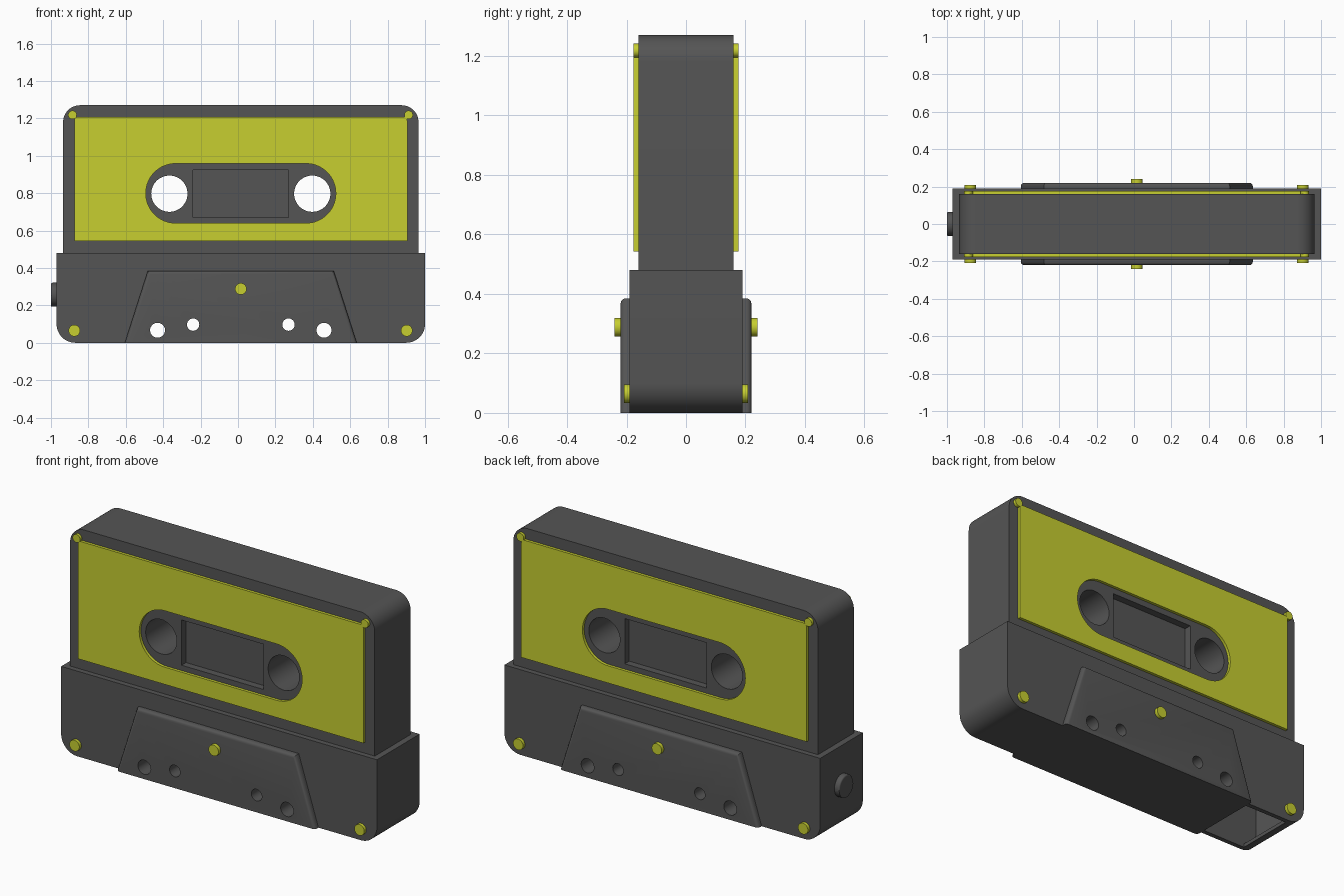
import bpy, bmesh, math
from mathutils import Matrix

if "Cube" in bpy.data.objects:
    bpy.data.objects.remove(bpy.data.objects["Cube"])

CX = 0.015  # the side button shifts the body off centre

yellow = bpy.data.materials.new("yellow")
yellow.diffuse_color = (0.57, 0.62, 0.03, 1)
yellow.use_nodes = True
yellow.node_tree.nodes["Principled BSDF"].inputs["Base Color"].default_value = yellow.diffuse_color
grey = bpy.data.materials.new("dark_grey")
grey.diffuse_color = (0.09, 0.09, 0.09, 1)
grey.use_nodes = True
grey.node_tree.nodes["Principled BSDF"].inputs["Base Color"].default_value = grey.diffuse_color


def prism(name, pts, y0, y1, mat=grey, bevel=0):
    """Extrude an x-z outline from y0 to y1, optionally rounding the raised rims."""
    bm = bmesh.new()
    a = [bm.verts.new((x, y0, z)) for x, z in pts]
    b = [bm.verts.new((x, y1, z)) for x, z in pts]
    n = len(pts)
    bm.faces.new(a)
    bm.faces.new(b[::-1])
    for i in range(n):
        j = (i + 1) % n
        bm.faces.new((a[j], a[i], b[i], b[j]))
    bmesh.ops.recalc_face_normals(bm, faces=bm.faces)
    if bevel:
        rims = [e for e in bm.edges
                if abs(e.verts[0].co.y - e.verts[1].co.y) < 1e-5
                and max(v.co.z for v in e.verts) > 1e-4]
        bmesh.ops.bevel(bm, geom=rims, offset=bevel, segments=4,
                        profile=0.5, affect='EDGES')
    me = bpy.data.meshes.new(name)
    bm.to_mesh(me)
    bm.free()
    me.materials.append(mat)
    ob = bpy.data.objects.new(name, me)
    bpy.context.collection.objects.link(ob)
    return ob


def outline(x0, x1, z0, z1, bottom=0, top=0, seg=12):
    """Rectangle with rounded bottom and/or top corners."""
    pts = []
    for x, z, r, a in ((x1, z1, top, 0), (x0, z1, top, 90),
                       (x0, z0, bottom, 180), (x1, z0, bottom, 270)):
        if not r:
            pts.append((x, z))
            continue
        cx = x - r if x == x1 else x + r
        cz = z - r if z == z1 else z + r
        for i in range(seg + 1):
            t = math.radians(a + 90 * i / seg)
            pts.append((cx + r * math.cos(t), cz + r * math.sin(t)))
    return pts


def disc(x, z, r, n=40):
    return [(x + r * math.cos(2 * math.pi * i / n),
             z + r * math.sin(2 * math.pi * i / n)) for i in range(n)]


def cut(objs, pts, y0, y1):
    """Subtract an extruded outline from the given objects."""
    cutter = prism("cutter", pts, y0, y1)
    cutter.hide_render = True
    for ob in objs:
        m = ob.modifiers.new("cut", 'BOOLEAN')
        m.operation, m.solver, m.object = 'DIFFERENCE', 'EXACT', cutter
        bpy.context.view_layer.objects.active = ob
        bpy.ops.object.modifier_apply(modifier=m.name)
    bpy.data.objects.remove(cutter)


# upper shell with reel holes and a recessed window on each face
shell = prism("upper_shell", outline(CX - 0.95, CX + 0.95, 0.42, 1.27, top=0.09), -0.16, 0.16)
for s in (-1, 1):
    cut([shell], disc(CX + s * 0.382, 0.797, 0.097, 48), -0.3, 0.3)
    cut([shell], outline(CX - 0.255, CX + 0.255, 0.67, 0.925), *sorted((s * 0.12, s * 0.3)))

# lower cap and the raised trapezoid block running through it
cap = prism("lower_cap", outline(CX - 0.985, CX + 0.985, 0, 0.48, bottom=0.1), -0.19, 0.19)
block = prism("trapezoid_block", [(CX - 0.62, 0), (CX + 0.62, 0), (CX + 0.497, 0.385),
                                  (CX - 0.497, 0.385)], -0.22, 0.22, bevel=0.018)
for s in (-1, 1):
    cut([cap, block], disc(CX + s * 0.445, 0.067, 0.04, 32), -0.4, 0.4)
    cut([cap, block], disc(CX + s * 0.255, 0.097, 0.033, 32), -0.4, 0.4)

# open pocket in the underside at the button end
cut([cap], [(-0.605, -0.05), (-0.87, -0.05), (-0.87, 0.02), (-0.925, 0.045),
            (-0.95, 0.1), (-0.95, 0.36), (-0.605, 0.36)], -0.165, 0.165)

parts = [shell, cap, block]
for s, side in ((-1, "front"), (1, "back")):
    # label with a stadium opening
    label = prism(side + "_label", outline(CX - 0.89, CX + 0.89, 0.543, 1.208, top=0.02, seg=5),
                  *sorted((s * 0.155, s * 0.176)), mat=yellow)
    cut([label], outline(CX - 0.508, CX + 0.508, 0.64, 0.958, 0.1589, 0.1589, 16), -0.4, 0.4)
    parts.append(label)
    # screws: two at the top, two at the bottom, one in the middle
    for name, x, z, r, y in (("top_left", -0.9, 1.218, 0.023, 0.176),
                             ("top_right", 0.897, 1.218, 0.023, 0.176),
                             ("low_left", -0.89, 0.065, 0.031, 0.208),
                             ("low_right", 0.887, 0.065, 0.031, 0.208),
                             ("middle", 0, 0.288, 0.031, 0.24)):
        parts.append(prism(side + "_screw_" + name, disc(CX + x, z, r, 32),
                           *sorted((s * (y - 0.04), s * y)), mat=yellow))

# round side button
button = prism("side_button", disc(0, 0, 0.063, 40), -0.05, 0, bevel=0.008)
button.data.transform(Matrix.Translation((-1, 0, 0.258)) @ Matrix.Rotation(math.radians(90), 4, 'Z'))
parts.append(button)

bpy.ops.object.select_all(action='DESELECT')
for ob in parts:
    ob.select_set(True)
bpy.context.view_layer.objects.active = shell
bpy.ops.object.shade_smooth_by_angle(angle=math.radians(30))
